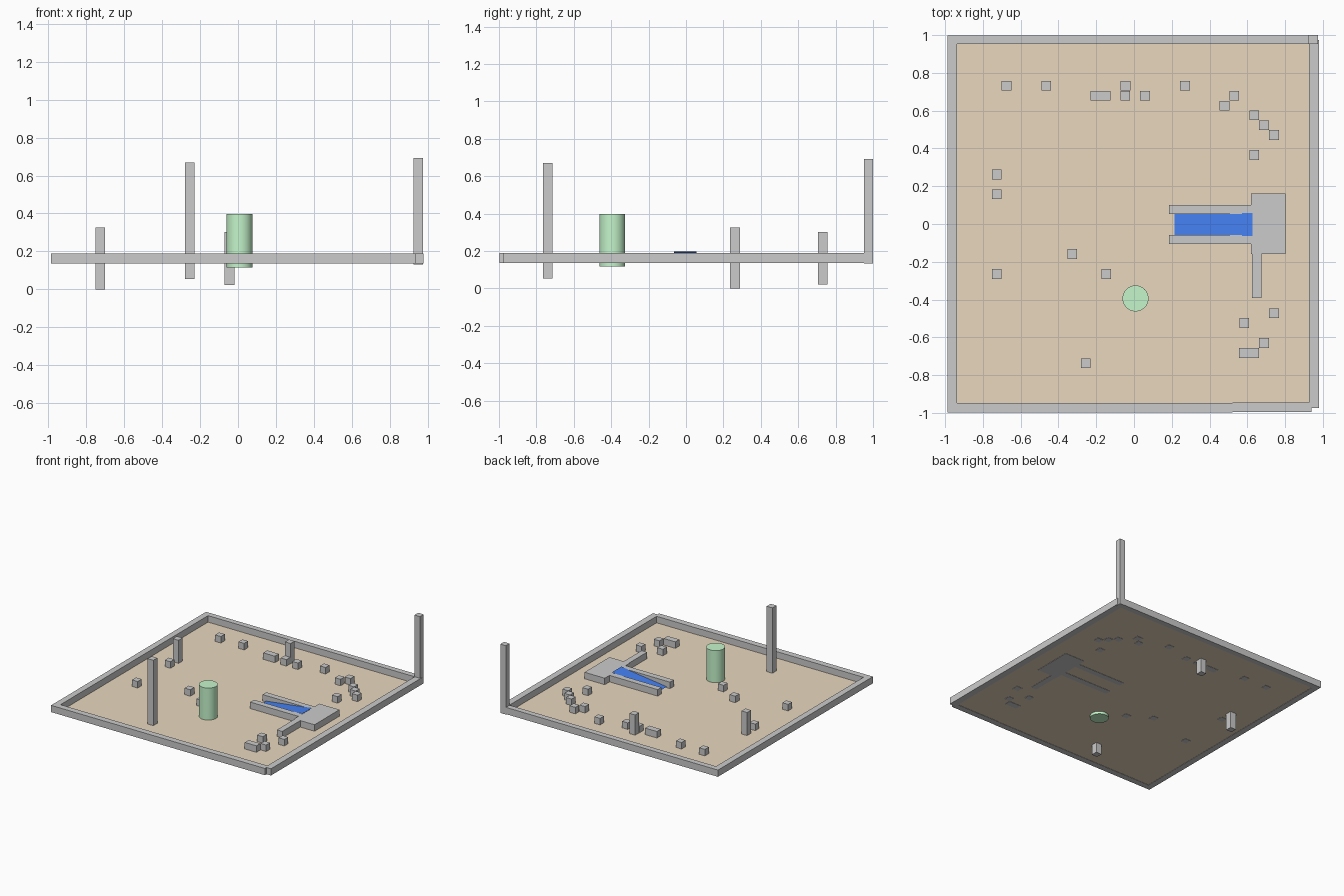
import bpy, bmesh

if "Cube" in bpy.data.objects:
    bpy.data.objects.remove(bpy.data.objects["Cube"])

BASE, TOP = 0.135, 0.19      # underside and top of all low walls and blocks
CELL = 0.0525                # grid cell of the layout


def material(name, rgb):
    m = bpy.data.materials.new(name)
    m.diffuse_color = (*rgb, 1)
    m.use_nodes = True
    m.node_tree.nodes["Principled BSDF"].inputs["Base Color"].default_value = m.diffuse_color
    return m


def box(name, x0, x1, y0, y1, z0=BASE, z1=TOP):
    bm = bmesh.new()
    bmesh.ops.create_cube(bm, size=1)
    for v in bm.verts:
        v.co.x = x1 if v.co.x > 0 else x0
        v.co.y = y1 if v.co.y > 0 else y0
        v.co.z = z1 if v.co.z > 0 else z0
    me = bpy.data.meshes.new(name)
    bm.to_mesh(me)
    bm.free()
    ob = bpy.data.objects.new(name, me)
    bpy.context.collection.objects.link(ob)
    return ob


def pillar(name, x, y, z0=BASE, z1=TOP):
    h = 0.0255
    return box(name, x - h, x + h, y - h, y + h, z0, z1)


def sheet(name, x0, x1, y0, y1, z0, z1, mat):
    me = bpy.data.meshes.new(name)
    me.from_pydata([(x0, y0, z0), (x1, y0, z1), (x1, y1, z1), (x0, y1, z0)],
                   [], [(0, 1, 2, 3)])
    me.materials.append(mat)
    ob = bpy.data.objects.new(name, me)
    bpy.context.collection.objects.link(ob)
    return ob


# Ground sheet
sheet("floor", -0.96, 0.95, -0.97, 0.975, BASE + 0.002, BASE + 0.002,
      material("sand", (0.81, 0.68, 0.51)))

# Perimeter walls
box("left_wall", -0.987, -0.937, -0.995, 0.995)
box("back_wall", -0.987, 0.925, 0.952, 0.998)
box("front_wall_long", -0.987, 0.522, -0.998, -0.948)
box("front_wall_short", 0.522, 0.94, -0.996, -0.945)
box("right_wall", 0.927, 0.98, -0.975, 0.975)

# Tall posts
box("corner_post", 0.925, 0.975, 0.952, 1.0, BASE - 0.003, 0.693)
pillar("left_post", -0.727, 0.262, 0.0, 0.325)
pillar("front_post", -0.255, -0.738, 0.053, 0.67)
pillar("back_post", -0.045, 0.731, 0.022, 0.302)

# Small blocks scattered over the ground
blocks = [(-0.675, 0.732), (-0.465, 0.732), (-0.047, 0.679), (0.058, 0.679),
          (0.27, 0.732), (0.531, 0.679), (0.479, 0.627), (0.636, 0.576),
          (0.688, 0.523), (0.741, 0.471), (0.636, 0.365), (-0.727, 0.157),
          (-0.727, -0.265), (-0.326, -0.159), (-0.146, -0.265),
          (0.583, -0.524), (0.741, -0.473), (0.688, -0.63)]
for x, y in blocks:
    pillar("small_block", x, y)
for x, y in [(-0.204, 0.679), (0.583, -0.683)]:
    box("double_block", x - CELL / 2, x + 1.5 * CELL, y - 0.0255, y + 0.0255)

# Raised platform with side arm and ramp walls
box("platform", 0.62, 0.802, -0.16, 0.162)
box("platform_arm", 0.625, 0.674, -0.392, -0.16)
box("ramp_wall_back", 0.185, 0.62, 0.053, 0.101)
box("ramp_wall_front", 0.185, 0.62, -0.107, -0.058)

# Sloping ramp
sheet("ramp", 0.215, 0.627, -0.063, 0.057, 0.145, 0.197,
      material("blue", (0.06, 0.22, 0.9)))

# Round column
bpy.ops.mesh.primitive_cylinder_add(vertices=48, radius=0.069, depth=0.282,
                                    location=(0.008, -0.394, 0.257))
column = bpy.context.object
column.name = "round_column"
column.data.materials.append(material("green", (0.56, 0.92, 0.6)))
bpy.ops.object.shade_smooth_by_angle()
